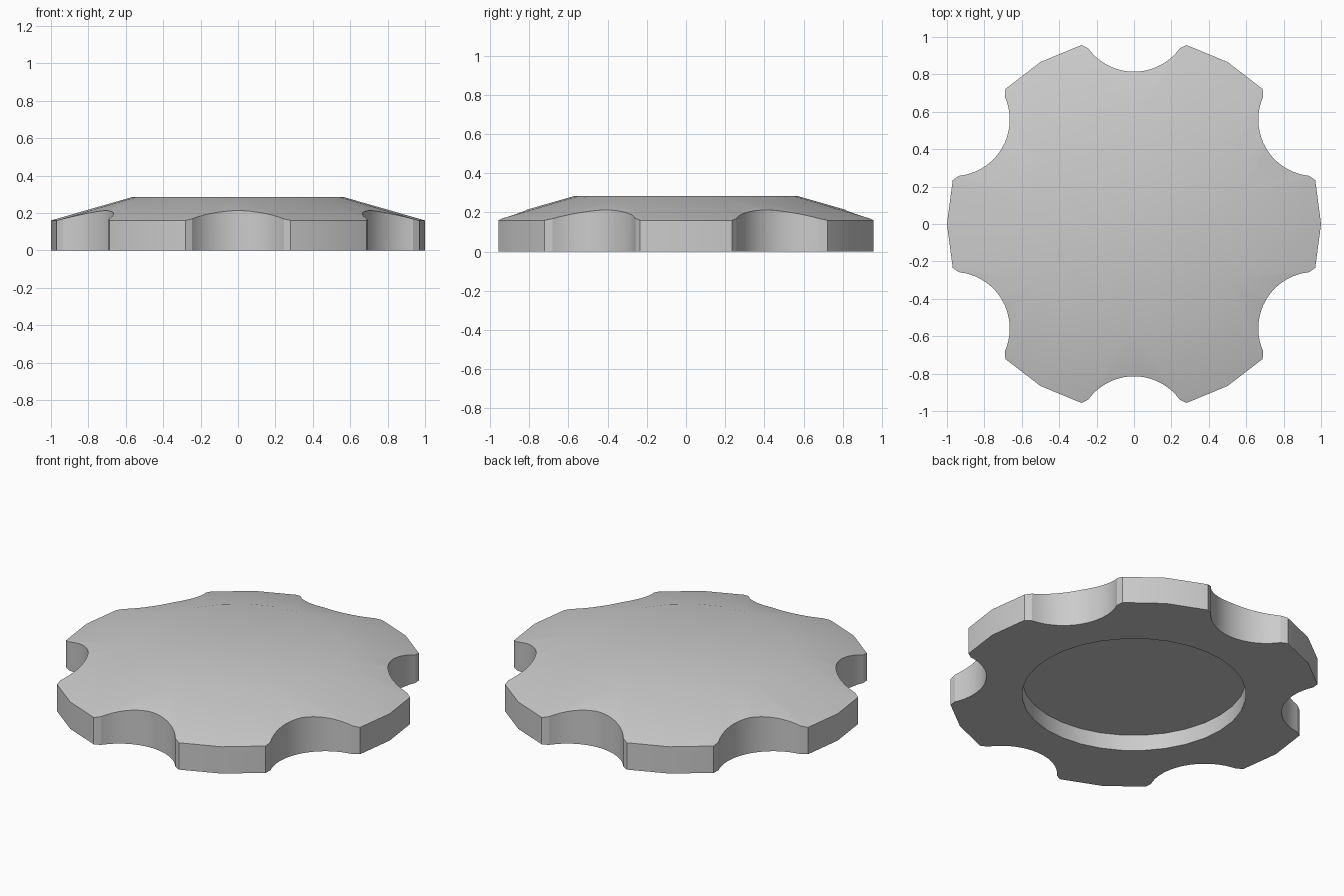
import bpy
import bmesh
from math import sin, cos, pi, radians, asin
from mathutils import Matrix

default = bpy.data.objects.get("Cube")
if default:
    bpy.data.objects.remove(default, do_unlink=True)

grey = bpy.data.materials.new("plain grey")
grey.use_nodes = True
grey.diffuse_color = (0.6, 0.6, 0.6, 1)
grey.node_tree.nodes["Principled BSDF"].inputs["Base Color"].default_value = (0.6, 0.6, 0.6, 1)


def ring(radius, sides):
    return [(radius * cos(2 * pi * i / sides), radius * sin(2 * pi * i / sides))
            for i in range(sides)]


def loft(name, layers):
    """Closed solid through a list of (outline, height) layers, bottom to top."""
    bm = bmesh.new()
    loops = [[bm.verts.new((x, y, z)) for x, y in outline] for outline, z in layers]
    n = len(loops[0])
    bm.faces.new(loops[0][::-1])
    bm.faces.new(loops[-1])
    for low, high in zip(loops, loops[1:]):
        for i in range(n):
            j = (i + 1) % n
            bm.faces.new((low[i], low[j], high[j], high[i]))
    bmesh.ops.recalc_face_normals(bm, faces=bm.faces)
    mesh = bpy.data.meshes.new(name)
    bm.to_mesh(mesh)
    bm.free()
    obj = bpy.data.objects.new(name, mesh)
    bpy.context.collection.objects.link(obj)
    mesh.materials.append(grey)
    return obj


def cut(target, cutter):
    cutter.hide_render = True
    mod = target.modifiers.new("cut", "BOOLEAN")
    mod.operation = "DIFFERENCE"
    mod.solver = "EXACT"
    mod.object = cutter
    bpy.context.view_layer.objects.active = target
    bpy.ops.object.modifier_apply(modifier=mod.name)
    bpy.data.objects.remove(cutter, do_unlink=True)


# Knob body: straight rim, sloping shoulder, flat top
knob = loft("knob_body", [(ring(1, 24), 0), (ring(1, 24), 0.16), (ring(0.565, 24), 0.285)])

# Finger notches: an arc with a small chamfer at each lip
R, DEPTH, STEPS = 0.302, 0.814, 18
half = asin(0.245 / R)
arc = [(R * sin(a), DEPTH + R - R * cos(a))
       for a in (-half + 2 * half * i / STEPS for i in range(STEPS + 1))]
notch = [(-0.405, 1.3), (-0.405, 1.015)] + arc + [(0.405, 1.015), (0.405, 1.3)]
for i in range(6):
    cutter = loft("notch_cutter", [(notch, -0.1), (notch, 0.5)])
    cutter.data.transform(Matrix.Rotation(radians(60 * i), 4, "Z"))
    cut(knob, cutter)

# Round recess underneath
cut(knob, loft("recess_cutter", [(ring(0.605, 32), -0.1), (ring(0.605, 32), 0.095)]))

# Smooth shading with crisp rims
bpy.ops.object.select_all(action="DESELECT")
knob.select_set(True)
bpy.context.view_layer.objects.active = knob
bpy.ops.object.shade_smooth_by_angle(angle=radians(20))
